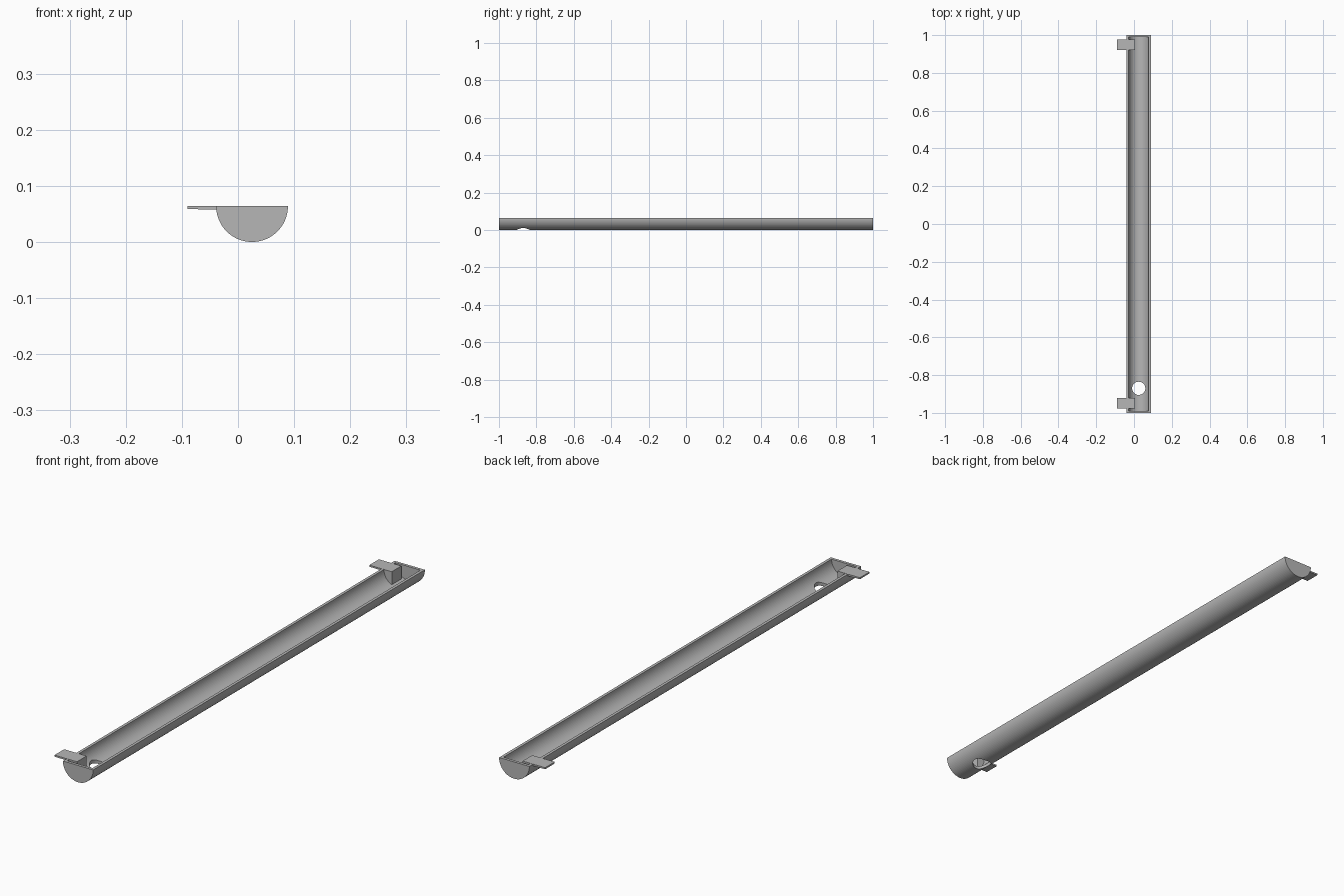
import bpy, bmesh
from math import sin, cos, pi, acos

if "Cube" in bpy.data.objects:
    bpy.data.objects.remove(bpy.data.objects["Cube"])

AXIS, RADIUS, WALL = 0.025, 0.064, 0.011
INNER = RADIUS - WALL
TOP = RADIUS

grey = bpy.data.materials.new("plain grey")
grey.use_nodes = True
grey.diffuse_color = (0.47, 0.47, 0.47, 1)
grey.node_tree.nodes["Principled BSDF"].inputs["Base Color"].default_value = grey.diffuse_color


def arc(radius, start, end, steps):
    """Points on the lower half circle, in x and z."""
    angles = [start + (end - start) * i / steps for i in range(steps + 1)]
    return [(AXIS + radius * cos(a), TOP + radius * sin(a)) for a in angles]


def prism(name, profile, y0, y1):
    """Extrude an x-z profile along y."""
    bm = bmesh.new()
    face = bm.faces.new([bm.verts.new((x, y0, z)) for x, z in profile])
    ext = bmesh.ops.extrude_face_region(bm, geom=[face])
    moved = [v for v in ext["geom"] if isinstance(v, bmesh.types.BMVert)]
    bmesh.ops.translate(bm, verts=moved, vec=(0, y1 - y0, 0))
    bmesh.ops.recalc_face_normals(bm, faces=bm.faces)
    mesh = bpy.data.meshes.new(name)
    bm.to_mesh(mesh)
    bm.free()
    mesh.materials.append(grey)
    obj = bpy.data.objects.new(name, mesh)
    bpy.context.collection.objects.link(obj)
    return obj


def cut(target, cutter):
    """Subtract the cutter from the target and discard it."""
    cutter.hide_render = True
    mod = target.modifiers.new("cut", 'BOOLEAN')
    mod.operation, mod.solver, mod.object = 'DIFFERENCE', 'EXACT', cutter
    bpy.context.view_layer.objects.active = target
    bpy.ops.object.modifier_apply(modifier=mod.name)
    bpy.data.objects.remove(cutter)


# Half-round trough with closed ends
trough = prism("trough", arc(RADIUS, pi, 2 * pi, 36), -1, 1)
hollow = arc(INNER, pi, 2 * pi, 36) + [(AXIS + INNER, TOP + 0.1), (AXIS - INNER, TOP + 0.1)]
cut(trough, prism("hollow_cutter", hollow, -1 + WALL, 1 - WALL))

# Round drain hole near the front end
bpy.ops.mesh.primitive_cylinder_add(vertices=40, radius=0.035, depth=0.1, location=(AXIS, -0.87, 0.01))
drain = bpy.context.object
drain.name = "drain_cutter"
drain.data.materials.append(grey)
cut(trough, drain)

# Hanging brackets: a flat tab whose foot fills the trough side
TIP, LIP = 0.005, 0.0585
seat = INNER + WALL * 0.3
foot = arc(seat, pi + 0.11, 2 * pi - acos((TIP - AXIS) / seat), 12)
bracket = [(-0.09, TOP + 0.0005), (-0.09, LIP)] + foot + [(TIP, TOP + 0.0005)]
for name, y in (("front_bracket", -0.949), ("back_bracket", 0.949)):
    prism(name, bracket, y - 0.029, y + 0.029)
